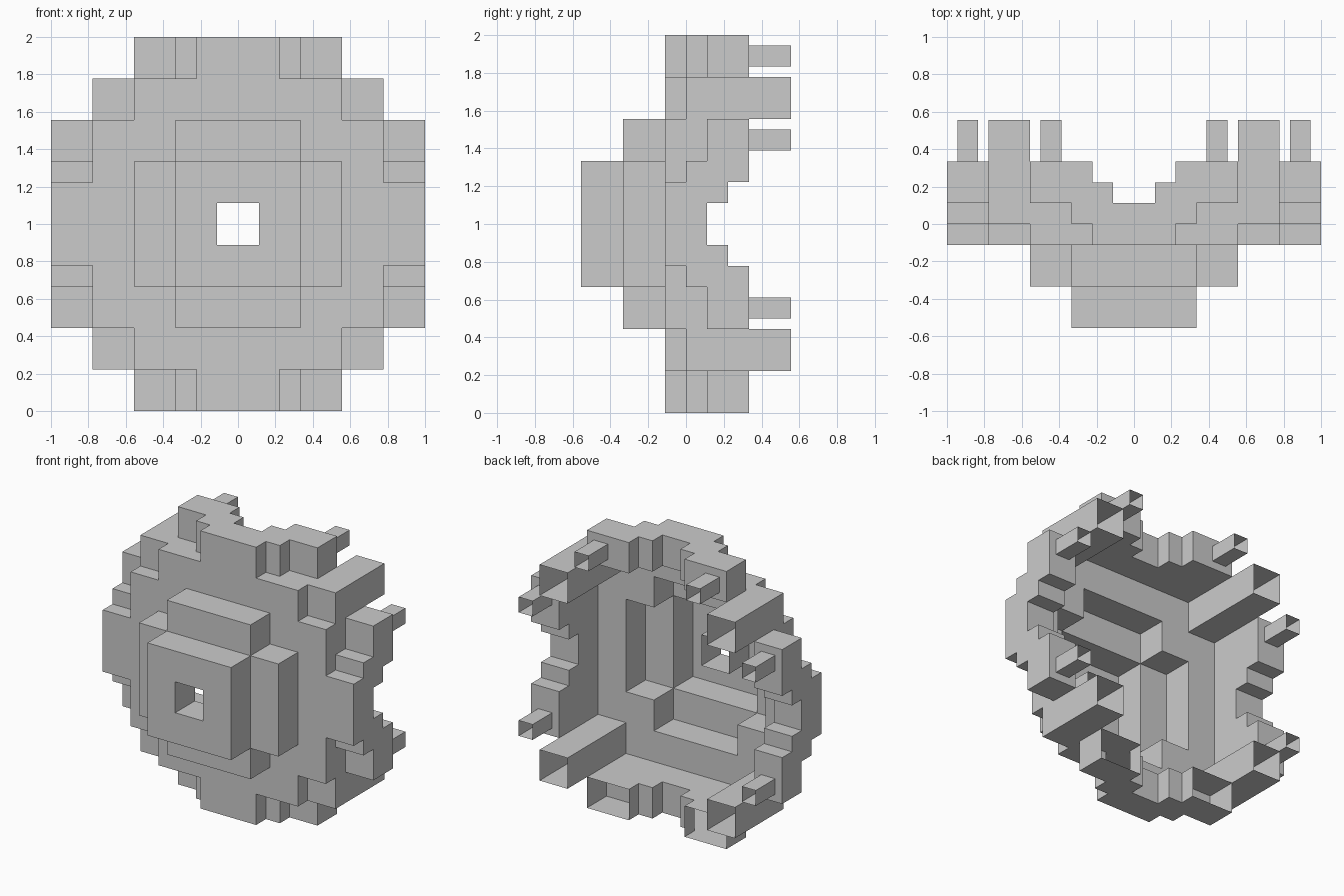
import bpy, bmesh
from mathutils import Matrix, Vector

if "Cube" in bpy.data.objects:
    bpy.data.objects.remove(bpy.data.objects["Cube"])

U = 1 / 9  # the whole model sits on a grid of 18 units


def rect(bm, a, b):
    """Axis-aligned rectangle between two corners that share one coordinate."""
    k = [i for i in range(3) if a[i] == b[i]][0]
    i, j = [n for n in range(3) if n != k]
    pts = []
    for s, t in ((0, 0), (1, 0), (1, 1), (0, 1)):
        p = list(a)
        p[i] = (a, b)[s][i]
        p[j] = (a, b)[t][j]
        pts.append(bm.verts.new(p))
    bm.faces.new(pts)


def cells(bm, y, xs, zs, keep):
    """Flat sheet facing front, made of the grid cells that pass a test."""
    for x0, x1 in zip(xs, xs[1:]):
        for z0, z1 in zip(zs, zs[1:]):
            if keep(abs(x0 + x1) / 2, abs(z0 + z1) / 2):
                rect(bm, (x0, y, z0), (x1, y, z1))


def walls(bm, loop, y0, y1):
    """Walls around a closed x-z outline."""
    for (x0, z0), (x1, z1) in zip(loop, loop[1:] + loop[:1]):
        rect(bm, (x0, y0, z0), (x1, y1, z1))


def square(cx, cz, r):
    return [(cx - r, cz - r), (cx + r, cz - r), (cx + r, cz + r), (cx - r, cz + r)]


def finish(name, bm, quarter=0):
    """Turn about the y axis, scale to size and stand on the ground."""
    bmesh.ops.remove_doubles(bm, verts=bm.verts, dist=1e-4)
    rot = Matrix.Rotation(quarter * 1.5707963, 4, 'Y')
    bm.transform(Matrix.Translation(Vector((0, 0, 1))) @ Matrix.Scale(U, 4) @ rot)
    bmesh.ops.recalc_face_normals(bm, faces=bm.faces)
    me = bpy.data.meshes.new(name)
    bm.to_mesh(me)
    bm.free()
    bpy.context.collection.objects.link(bpy.data.objects.new(name, me))


def in_plus(x, z):
    return (x < 5 and z < 3) or (x < 3 and z < 5)


grid = [-7, -5, -3, -1, 1, 3, 5, 7]

# main plate with a plus-shaped opening
bm = bmesh.new()
cells(bm, -1, grid, grid, lambda x, z: not in_plus(x, z) and not (x > 5 and z > 5))
finish("main_plate", bm)

# raised plus in front of the plate
bm = bmesh.new()
plus = [(-5, -3), (-3, -3), (-3, -5), (3, -5), (3, -3), (5, -3),
        (5, 3), (3, 3), (3, 5), (-3, 5), (-3, 3), (-5, 3)]
walls(bm, plus, -3, -1)
cells(bm, -3, grid, grid, lambda x, z: in_plus(x, z) and not (x < 3 and z < 3))
finish("raised_plus", bm)

# front box with a short square tube running inwards
bm = bmesh.new()
walls(bm, square(0, 0, 3), -5, -3)
cells(bm, -5, [-3, -1, 1, 3], [-3, -1, 1, 3], lambda x, z: x > 1 or z > 1)
walls(bm, square(0, 0, 1), -5, -3)
finish("front_box", bm)

# stepped rim tabs: (x from, x to, front y, back y) for one half
steps = [(0, 1, -1, 1), (1, 2, -1, 2), (2, 3, 0, 3), (3, 5, 1, 3)]
names = ["top_tab", "right_tab", "bottom_tab", "left_tab"]
for q, name in enumerate(names):
    bm = bmesh.new()
    for s in (-1, 1):
        for n, (x0, x1, f, b) in enumerate(steps):
            rect(bm, (s * x0, f, 9), (s * x1, b, 9))
            rect(bm, (s * x0, -1, 7), (s * x1, b, 7))
            rect(bm, (s * x0, f, 7), (s * x1, f, 9))
            if b < 3:
                rect(bm, (s * x0, b, 7), (s * x1, b, 9))
            # risers to the next step, front and back
            if n < 3:
                nf, nb = steps[n + 1][2:]
                if nf != f:
                    rect(bm, (s * x1, f, 7), (s * x1, nf, 9))
                if nb != b:
                    rect(bm, (s * x1, b, 7), (s * x1, nb, 9))
        rect(bm, (s * 5, 1, 7), (s * 5, 3, 9))
        # back face and open square spike; the bottom tab is left open
        if name != "bottom_tab":
            xs = sorted(s * v for v in (2, 3.5, 4.5, 5))
            cells(bm, 3, xs, [7, 7.5, 8.5, 9],
                  lambda x, z: not (3.5 < x < 4.5 and 7.5 < z < 8.5))
            walls(bm, square(s * 4, 8, 0.5), 3, 5)
    finish(name, bm, q)

# corner tubes, closed in front and open behind
for q in range(4):
    bm = bmesh.new()
    rect(bm, (5, 0, 5), (7, 0, 7))
    rect(bm, (5, -1, 5), (7, 5, 5))
    rect(bm, (5, -1, 5), (5, 5, 7))
    rect(bm, (5, 0, 7), (7, 5, 7))
    rect(bm, (7, 0, 5), (7, 5, 7))
    finish("corner_tube_%d" % (q + 1), bm, q)
